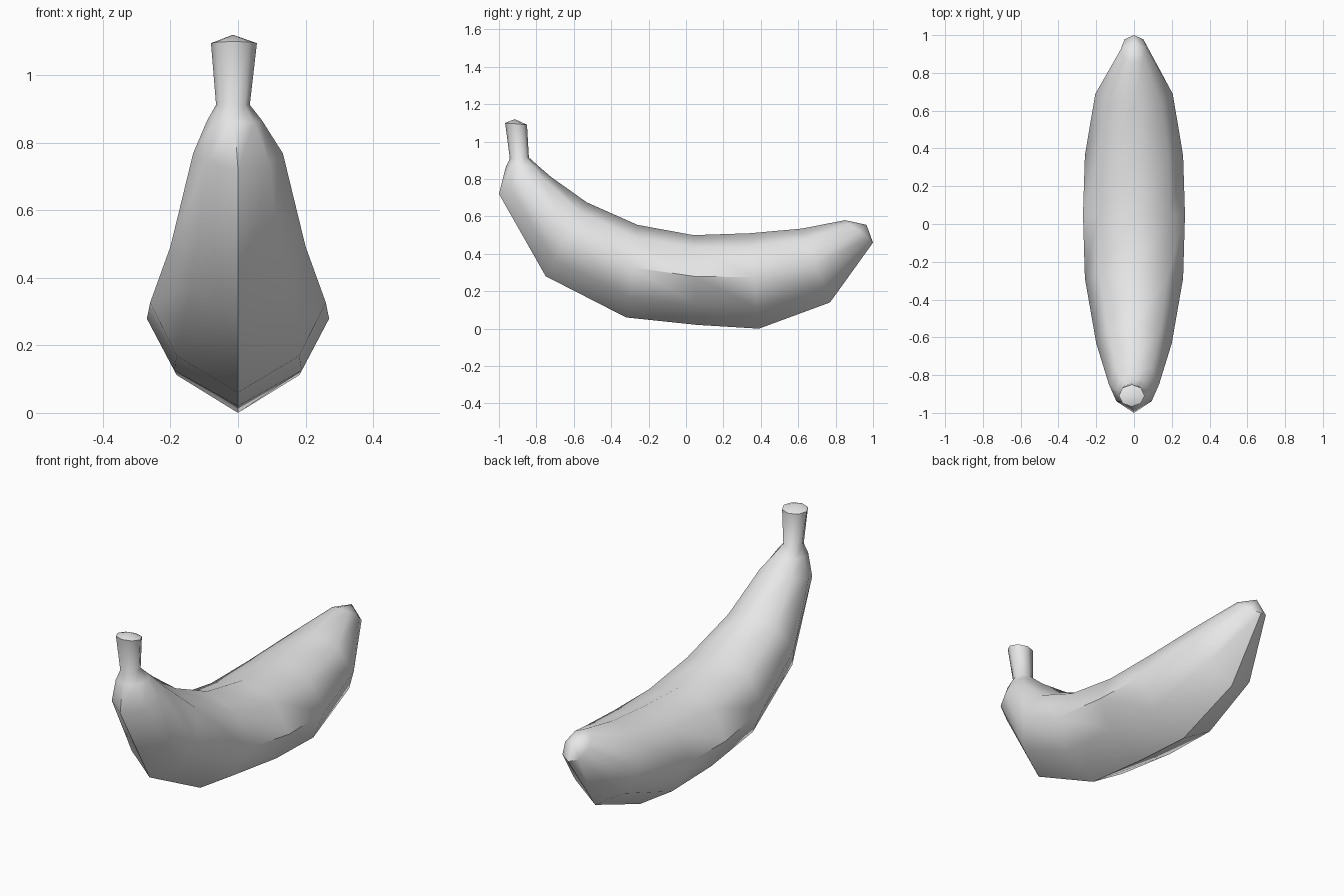
import bpy
import bmesh
import math
from mathutils import Vector

cube = bpy.data.objects.get("Cube")
if cube:
    bpy.data.objects.remove(cube)

# Peel colour
peel = bpy.data.materials.new("pale_grey")
peel.use_nodes = True
peel.diffuse_color = (0.8, 0.8, 0.8, 1)
peel.node_tree.nodes["Principled BSDF"].inputs["Base Color"].default_value = peel.diffuse_color

# Half cross-section from belly ridge to upper ridge: (width, height) factors
RIDGED = [(0, -1), (0.7, -0.56), (1, 0.08), (0.7, 0.72), (0, 1)]
ROUND = [(math.sin(i * math.pi / 4), -math.cos(i * math.pi / 4)) for i in range(5)]


def add_ring(bm, section, top, bottom, width, shift=0.0):
    """Eight-sided ring between an upper and a lower (y, z) point."""
    top, bottom = Vector((shift, *top)), Vector((shift, *bottom))
    middle, half = (top + bottom) / 2, (top - bottom) / 2
    outline = section + [(-x, h) for x, h in section[-2:0:-1]]
    return [bm.verts.new(middle + half * h + Vector((x * width, 0, 0)))
            for x, h in outline]


def cap(bm, ring, apex):
    tip = bm.verts.new(apex)
    for a, b in zip(ring, ring[1:] + ring[:1]):
        bm.faces.new((a, b, tip))


bm = bmesh.new()
rings = [
    # Blossom tip
    add_ring(bm, ROUND, (0.85, 0.58), (1.0, 0.46), 0.07),
    # Curved fruit
    add_ring(bm, RIDGED, (0.62, 0.535), (0.77, 0.14), 0.205),
    add_ring(bm, RIDGED, (0.34, 0.51), (0.39, 0.0), 0.26),
    add_ring(bm, RIDGED, (0.04, 0.5), (0.06, 0.02), 0.27),
    add_ring(bm, RIDGED, (-0.26, 0.555), (-0.32, 0.06), 0.26),
    add_ring(bm, RIDGED, (-0.53, 0.675), (-0.75, 0.28), 0.2),
    add_ring(bm, RIDGED, (-0.72, 0.81), (-1.0, 0.72), 0.133),
    # Shoulder, neck and flared stem
    add_ring(bm, ROUND, (-0.79, 0.87), (-0.965, 0.86), 0.082, -0.01),
    add_ring(bm, ROUND, (-0.84, 0.915), (-0.942, 0.91), 0.05, -0.015),
    add_ring(bm, ROUND, (-0.85, 1.09), (-0.967, 1.10), 0.068, -0.012),
]
for low, high in zip(rings, rings[1:]):
    for i in range(8):
        j = (i + 1) % 8
        bm.faces.new((low[i], low[j], high[j], high[i]))

# Domed ends
cap(bm, rings[0], (0, 0.965, 0.555))
cap(bm, rings[-1], (-0.015, -0.915, 1.12))
bmesh.ops.recalc_face_normals(bm, faces=bm.faces)

mesh = bpy.data.meshes.new("banana_peel")
bm.to_mesh(mesh)
bm.free()
mesh.materials.append(peel)
banana = bpy.data.objects.new("banana_peel", mesh)
bpy.context.collection.objects.link(banana)

# Smooth skin with a crisp belly ridge and stem rim
bpy.ops.object.select_all(action="DESELECT")
banana.select_set(True)
bpy.context.view_layer.objects.active = banana
bpy.ops.object.shade_smooth_by_angle(angle=math.radians(50))
